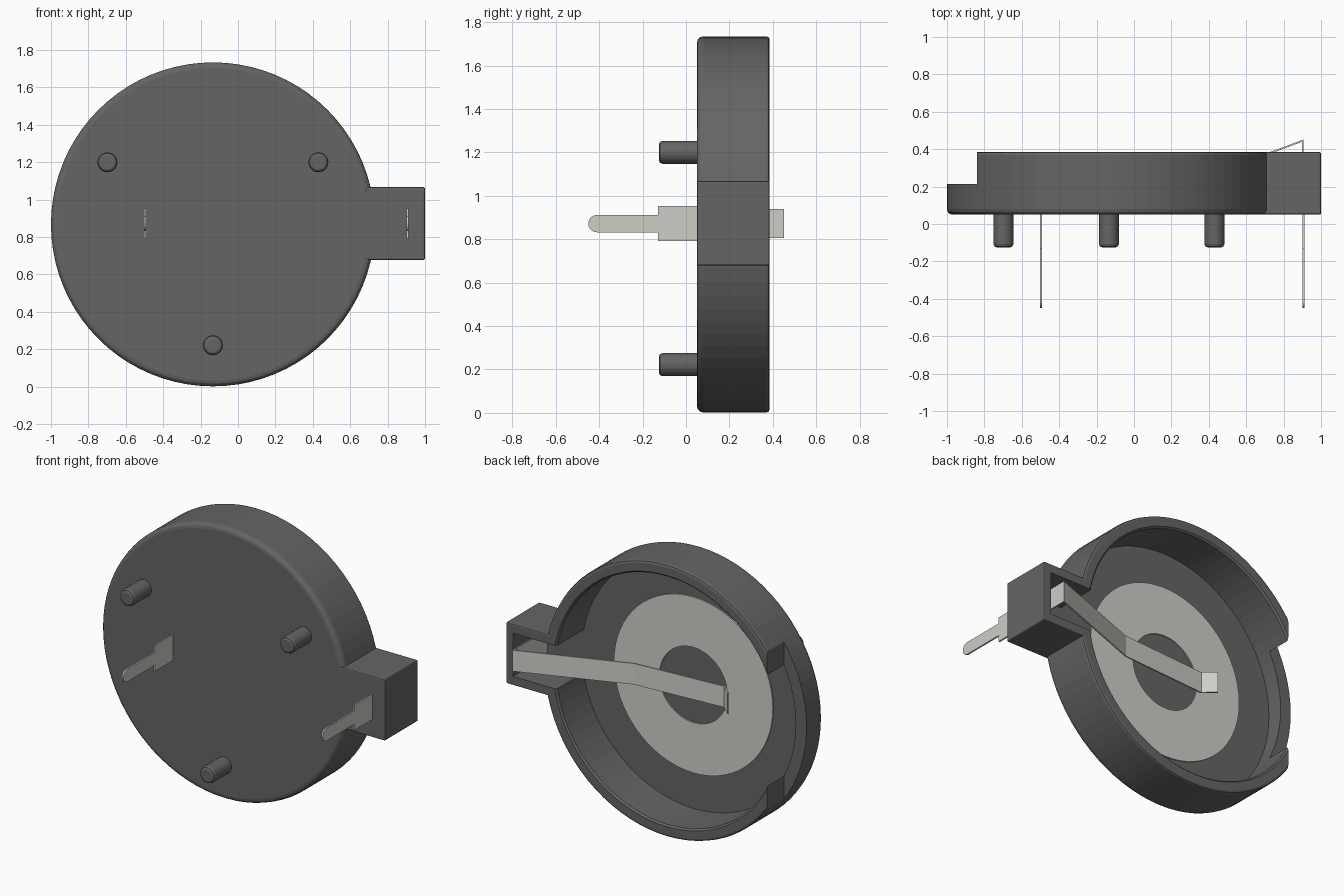
import bpy, bmesh, math

if "Cube" in bpy.data.objects:
    bpy.data.objects.remove(bpy.data.objects["Cube"])

CX, CZ = -0.134, 0.868   # disc axis
PIN_Z = 0.872


def make(name, bm, color=None):
    bmesh.ops.recalc_face_normals(bm, faces=bm.faces)
    me = bpy.data.meshes.new(name)
    bm.to_mesh(me)
    bm.free()
    ob = bpy.data.objects.new(name, me)
    bpy.context.collection.objects.link(ob)
    if color:
        ob.data.materials.append(color)
    return ob


def material(name, rgb):
    m = bpy.data.materials.new(name)
    m.diffuse_color = (*rgb, 1)
    m.use_nodes = True
    m.node_tree.nodes["Principled BSDF"].inputs["Base Color"].default_value = m.diffuse_color
    return m


def lathe(name, prof, x, z, n, color=None, closed=False):
    """Spin (radius, y) points around an axis parallel to y."""
    bm = bmesh.new()
    vs = [bm.verts.new((x + r, y, z)) for r, y in prof]
    es = [bm.edges.new(p) for p in zip(vs, vs[1:])]
    if closed:
        es.append(bm.edges.new((vs[-1], vs[0])))
    bmesh.ops.spin(bm, geom=vs + es, cent=(x, 0, z), axis=(0, 1, 0),
                   angle=2 * math.pi, steps=n, use_duplicate=False)
    bmesh.ops.remove_doubles(bm, verts=bm.verts, dist=1e-4)
    return make(name, bm, color)


def box(name, lo, hi, color=None):
    bm = bmesh.new()
    bmesh.ops.create_cube(bm, size=1)
    for v in bm.verts:
        v.co = [(a + b) / 2 + c * (b - a) for a, b, c in zip(lo, hi, v.co)]
    return make(name, bm, color)


def extrude(name, pts, vec, color):
    """Extrude a flat outline of 3D points along vec."""
    bm = bmesh.new()
    f = bm.faces.new([bm.verts.new(p) for p in pts])
    new = bmesh.ops.extrude_face_region(bm, geom=[f], use_keep_orig=True)
    bmesh.ops.translate(bm, vec=vec, verts=[
        v for v in new["geom"] if isinstance(v, bmesh.types.BMVert)])
    return make(name, bm, color)


def boolean(ob, other, op):
    m = ob.modifiers.new(op, "BOOLEAN")
    m.operation, m.object, m.solver = op, other, "EXACT"
    bpy.context.view_layer.objects.active = ob
    bpy.ops.object.modifier_apply(modifier=m.name)
    bpy.data.objects.remove(other)


plastic = material("dark_plastic", (0.13, 0.13, 0.13))
metal = material("metal", (0.62, 0.62, 0.58))

# Round cup with filleted front edge and rim
holder = lathe("holder_cup", [
    (0, .05), (.836, .05), (.851, .054), (.862, .065), (.866, .08),
    (.866, .37), (.862, .381), (.851, .385), (.80, .385),
    (.79, .375), (.79, .11), (0, .11)], CX, CZ, 80, plastic)

# Side housing, hollowed and opened into the cup
housing = box("housing", (.68, .05, .678), (1, .385, 1.068), plastic)
bev = housing.modifiers.new("bevel", "BEVEL")
bev.width, bev.segments = .008, 2
boolean(holder, housing, "UNION")
boolean(holder, box("housing_cut", (.55, .11, .735), (.95, .6, 1.01)), "DIFFERENCE")

# Lowered wall for taking the cell out
boolean(holder, box("wall_cut", (-1.2, .215, -.2), (-.84, .6, 2)), "DIFFERENCE")

# Locating pegs
for i, (x, z) in enumerate([(-.698, 1.2), (.43, 1.2), (CX, .222)]):
    lathe(f"peg_{i + 1}", [(0, -.125), (.036, -.125), (.048, -.12), (.053, -.108),
                           (.053, .06), (0, .06)], x, z, 28, plastic)

# Ring contact on the cup floor
lathe("ring_contact", [(.24, .105), (.56, .105), (.56, .118), (.24, .118)],
      CX, CZ, 64, metal, closed=True)

# Solder pins with a wide shoulder and rounded tip
for name, x, top in (("ring_pin", -.498, .112), ("spring_pin", .907, .13)):
    tip = [(-.41 - .04 * math.sin(a), .04 * math.cos(a))
           for a in (math.pi * i / 10 for i in range(11))]
    outline = [(top, -.08), (-.13, -.08), (-.13, -.04)] + tip[::-1] + \
              [(-.13, .04), (-.13, .08), (top, .08)]
    extrude(name, [(x - .005, y, PIN_Z + z) for y, z in outline], (.01, 0, 0), metal)

# Bent leaf spring rising from its pin and reaching over the ring
path = [(.907, .11), (.907, .452), (.225, .198), (-.376, .156), (-.447, .22)]
t = .009
inner = [(.898, .11), (.898, .439), (.225, .189), (-.378, .146), (-.453, .213)]
extrude("leaf_spring", [(x, y, PIN_Z - .067) for x, y in path + inner[::-1]],
        (0, 0, .134), metal)
